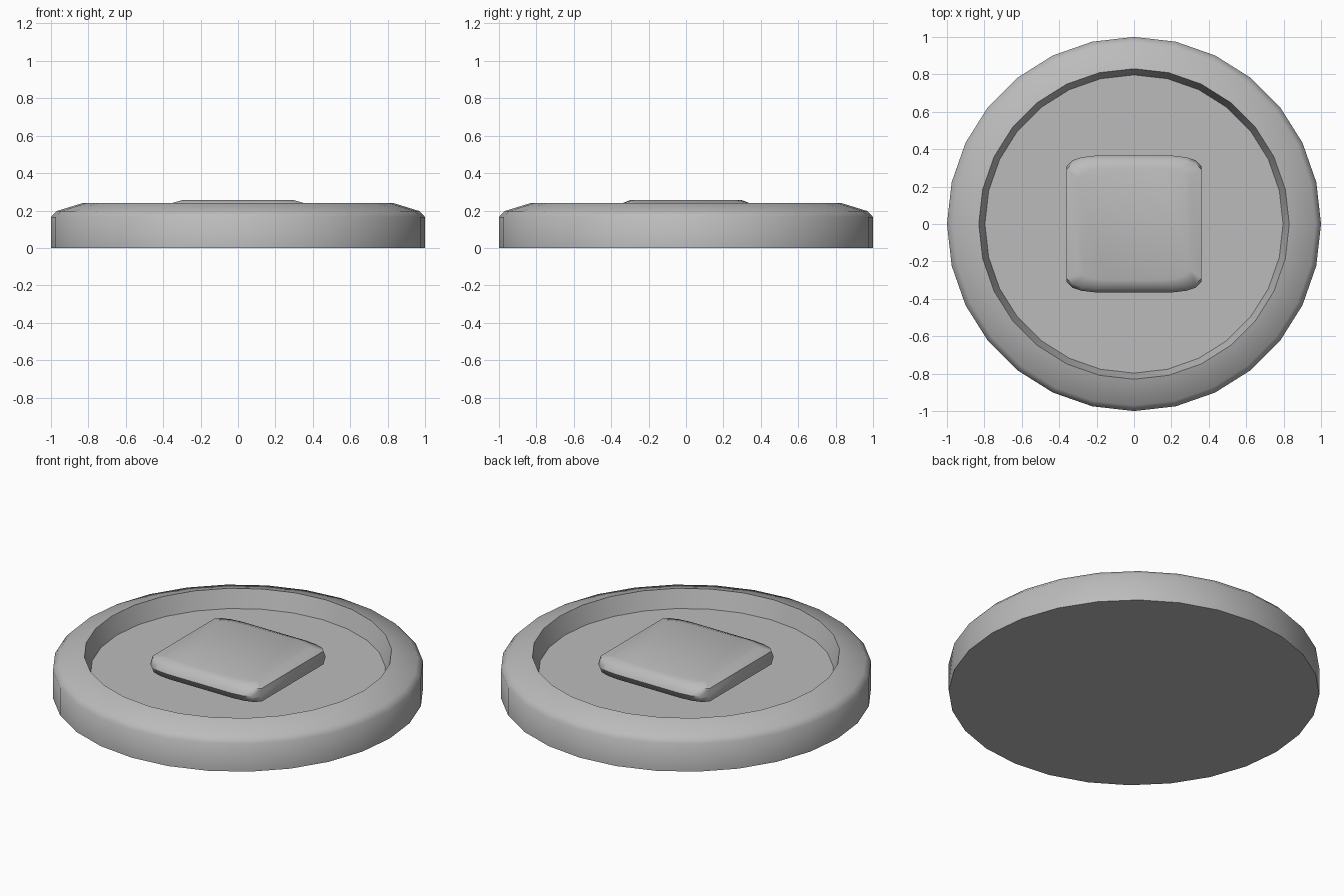
import bpy
import bmesh
from math import cos, sin, pi, radians

cube = bpy.data.objects.get("Cube")
if cube:
    bpy.data.objects.remove(cube, do_unlink=True)

grey = bpy.data.materials.new("plain_grey")
grey.use_nodes = True
colour = (0.5, 0.5, 0.5, 1)
grey.diffuse_color = colour
grey.node_tree.nodes["Principled BSDF"].inputs["Base Color"].default_value = colour


def loft(name, rings, smooth_angle):
    """Skin a stack of equal-length rings and cap both ends."""
    bm = bmesh.new()
    loops = [[bm.verts.new(p) for p in ring] for ring in rings]
    n = len(loops[0])
    for low, high in zip(loops, loops[1:]):
        for i in range(n):
            j = (i + 1) % n
            bm.faces.new((low[i], low[j], high[j], high[i]))
    bm.faces.new(loops[0][::-1])
    bm.faces.new(loops[-1])
    bmesh.ops.recalc_face_normals(bm, faces=bm.faces)
    mesh = bpy.data.meshes.new(name)
    bm.to_mesh(mesh)
    bm.free()
    mesh.materials.append(grey)
    obj = bpy.data.objects.new(name, mesh)
    bpy.context.collection.objects.link(obj)
    bpy.ops.object.select_all(action='DESELECT')
    obj.select_set(True)
    bpy.context.view_layer.objects.active = obj
    bpy.ops.object.shade_smooth_by_angle(angle=radians(smooth_angle))
    return obj


def circle(r, z, sides=28):
    return [(r * cos(2 * pi * i / sides), r * sin(2 * pi * i / sides), z)
            for i in range(sides)]


def rounded_square(hx, hy, z):
    # Corner points of one quadrant, mirrored to the other three
    q = [(hx, hy - 0.055), (hx - 0.03, hy - 0.025),
         (hx - 0.08, hy - 0.008), (hx - 0.15, hy)]
    half = q + [(-x, y) for x, y in reversed(q)]
    return [(x, y, z) for x, y in half] + [(-x, -y, z) for x, y in half]


# Round body: outer wall, sloping rim, inner wall and recessed floor
body_profile = [(1, 0), (1, 0.165), (0.97, 0.197), (0.83, 0.24), (0.797, 0.135)]
loft("disc_body", [circle(r, z) for r, z in body_profile], 50)

# Softened square block in the middle of the recess
block_profile = [(0.30, 0.30, 0.135), (0.36, 0.345, 0.16), (0.36, 0.365, 0.198),
                 (0.36, 0.345, 0.238), (0.30, 0.30, 0.255)]
loft("centre_block", [rounded_square(*p) for p in block_profile], 50)
